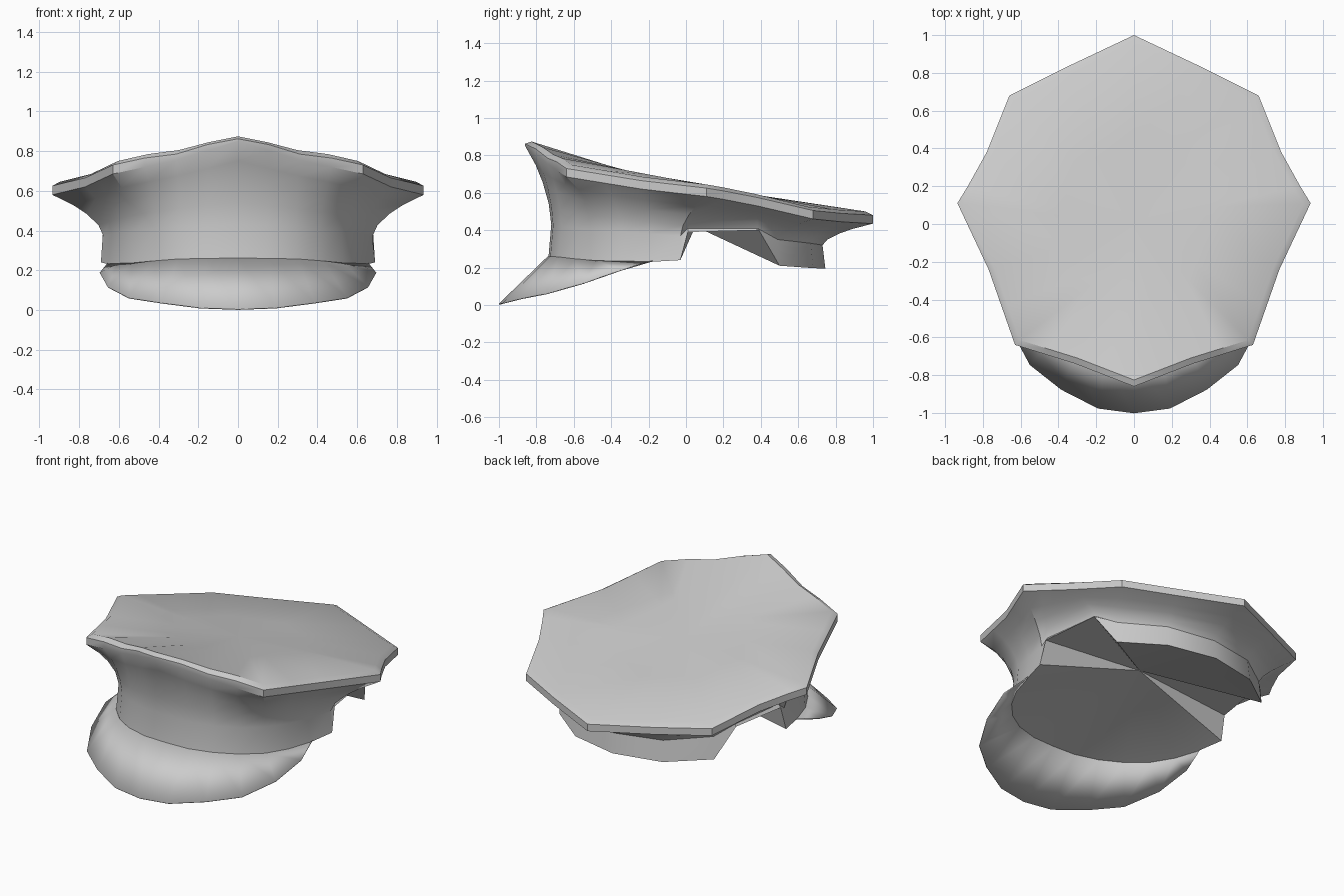
import bpy, bmesh
from mathutils import Vector

if "Cube" in bpy.data.objects:
    bpy.data.objects.remove(bpy.data.objects["Cube"])

# right-half columns, front to back: rim x,y,z / neck z / band bottom x,y,z
COLS = [
    (0.00, -0.86, 0.85, 0.43, 0.00, -0.735, 0.26),
    (0.31, -0.74, 0.755, 0.42, 0.30, -0.68, 0.255),
    (0.63, -0.64, 0.685, 0.40, 0.53, -0.48, 0.235),
    (0.77, -0.24, 0.62, 0.38, 0.65, -0.20, 0.23),
    (0.935, 0.11, 0.58, 0.37, 0.69, -0.03, 0.24),
    (0.88, 0.20, 0.565, 0.41, 0.68, 0.01, 0.39),
    (0.78, 0.38, 0.53, 0.41, 0.63, 0.39, 0.40),
    (0.66, 0.68, 0.46, 0.35, 0.55, 0.50, 0.21),
    (0.36, 0.83, 0.445, 0.33, 0.31, 0.68, 0.197),
    (0.00, 1.00, 0.435, 0.32, 0.00, 0.745, 0.195),
]


def make_object(name, bm, angle):
    bmesh.ops.recalc_face_normals(bm, faces=bm.faces[:])
    me = bpy.data.meshes.new(name)
    bm.to_mesh(me)
    bm.free()
    ob = bpy.data.objects.new(name, me)
    bpy.context.collection.objects.link(ob)
    bpy.ops.object.select_all(action='DESELECT')
    ob.select_set(True)
    bpy.context.view_layer.objects.active = ob
    bpy.ops.object.shade_smooth_by_angle(angle=angle)
    return ob


def mirror_loop(half):
    return half + [Vector((-p.x, p.y, p.z)) for p in reversed(half[1:-1])]


# add rounded half-way columns around the front of the band
half = []
for i, c in enumerate(COLS):
    half.append(c)
    if i < 3:
        m = [(a + b) / 2 for a, b in zip(c, COLS[i + 1])]
        m[4] *= 1.025
        m[5] *= 1.025
        half.append(tuple(m))

rims = [Vector(c[:3]) for c in half]
bases = [Vector(c[4:]) for c in half]
necks = [Vector((b.x * 0.98, b.y * 0.98, c[3])) for b, c in zip(bases, half)]


def flare(fxy, fz):
    return [Vector((n.x + (r.x - n.x) * fxy, n.y + (r.y - n.y) * fxy,
                    n.z + (r.z - n.z) * fz)) for n, r in zip(necks, rims)]


# crown: band, flared side, rim edge, bevel and gently sloping top
edge = [r + Vector((0, 0, 0.012 if r.y < -0.85 else 0.03 if abs(r.x) < 0.4 and r.y < 0 else 0.045))
        for r in rims]
cap = [Vector((e.x * 0.96, e.y * 0.96, e.z + (0.012 if e.y < -0.8 else 0.02))) for e in edge]
top = [Vector((e.x * 0.45, e.y * 0.45, 0.66 - 0.19 * e.y * 0.45)) for e in edge]
rings = [bases, necks, flare(0.10, 0.27), flare(0.33, 0.54), flare(0.6, 0.76), rims, edge, cap, top]

bm = bmesh.new()
loops = [[bm.verts.new(p) for p in mirror_loop(r)] for r in rings]
n = len(loops[0])
for a, b in zip(loops, loops[1:]):
    for i in range(n):
        j = (i + 1) % n
        bm.faces.new((a[i], a[j], b[j], b[i]))

# close the underside and the top with fans
for loop, centre in ((loops[0], (0, 0.05, 0.42)), (loops[-1], (0, 0, 0.66))):
    c = bm.verts.new(centre)
    for i in range(n):
        bm.faces.new((loop[i], loop[(i + 1) % n], c))
make_object("cap_crown", bm, 0.6)

# visor: sheet from the band bottom out to the curved peak
outer = [Vector(p) for p in (
    (0, -1.0, 0.003), (0.19, -0.975, 0.01), (0.385, -0.875, 0.035), (0.55, -0.745, 0.06),
    (0.655, -0.55, 0.115), (0.695, -0.35, 0.185), (0.655, -0.18, 0.235))]
inner = bases[:7]
bm = bmesh.new()
rows = []
for pts in (inner, outer):
    full = [Vector((-p.x, p.y, p.z)) for p in reversed(pts[1:])] + pts
    rows.append([bm.verts.new(p) for p in full])
for i in range(len(rows[0]) - 1):
    bm.faces.new((rows[0][i], rows[1][i], rows[1][i + 1], rows[0][i + 1]))
visor = make_object("visor", bm, 0.6)
solid = visor.modifiers.new("thickness", 'SOLIDIFY')
solid.thickness = 0.006
solid.offset = 0
